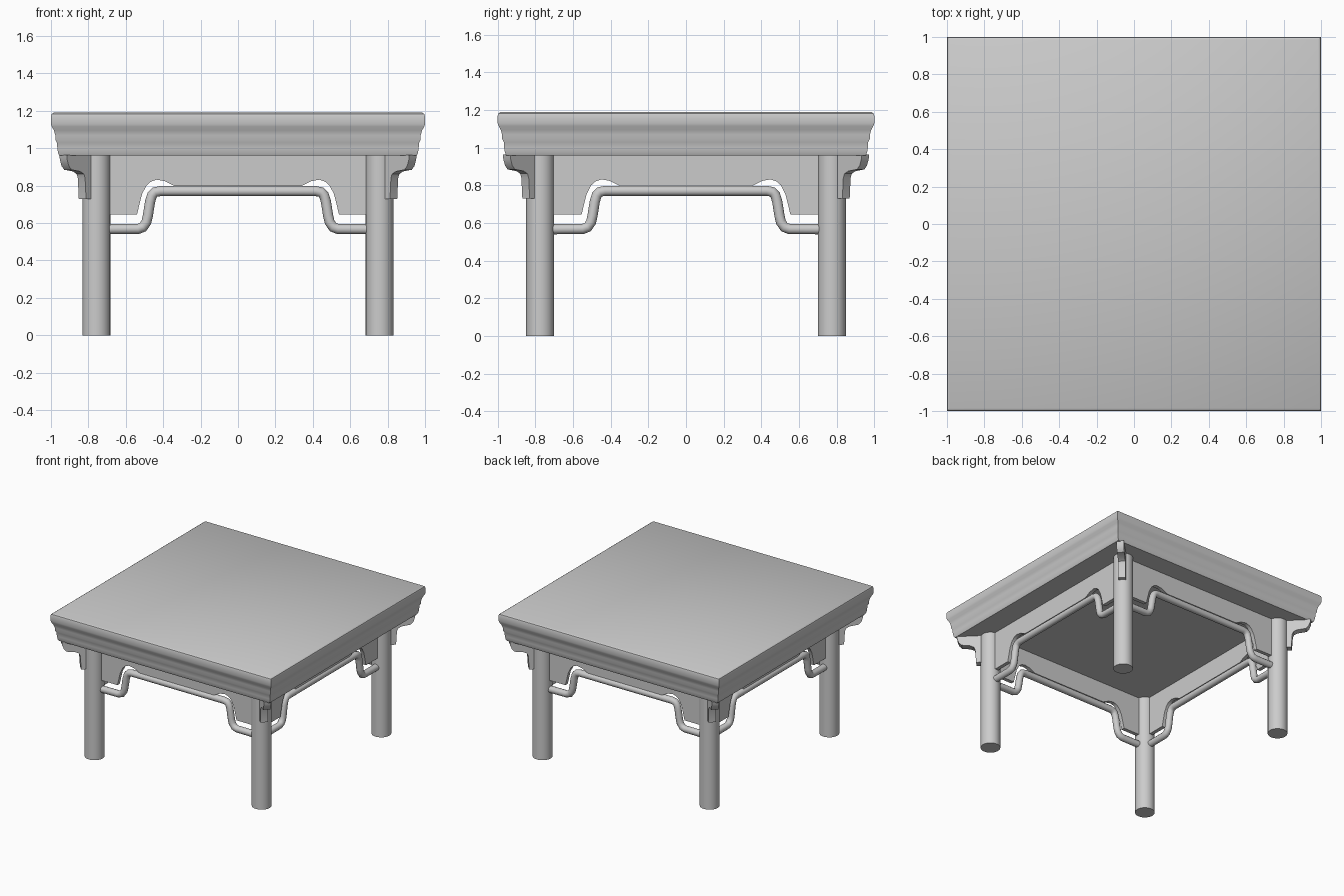
import bpy, bmesh, math
from mathutils import Vector, Matrix

if "Cube" in bpy.data.objects:
    bpy.data.objects.remove(bpy.data.objects["Cube"])

LX, LY = 0.757, 0.775      # leg centres
UNDER = 0.96               # underside of the table top

mat = bpy.data.materials.new("plain grey")
mat.diffuse_color = (0.6, 0.6, 0.6, 1)
mat.use_nodes = True
mat.node_tree.nodes["Principled BSDF"].inputs["Base Color"].default_value = mat.diffuse_color


def finish(name, mesh, angle=35):
    mesh.materials.clear()
    mesh.materials.append(mat)
    mesh.shade_smooth()
    mesh.set_sharp_from_angle(angle=math.radians(angle))
    ob = bpy.data.objects.new(name, mesh)
    bpy.context.collection.objects.link(ob)
    return ob


def from_bmesh(name, bm, angle=35):
    bmesh.ops.recalc_face_normals(bm, faces=bm.faces)
    mesh = bpy.data.meshes.new(name)
    bm.to_mesh(mesh)
    bm.free()
    return finish(name, mesh, angle)


def plate(name, outline, thick, matrix):
    """Extrude an outline (u, z) to a plate centred on its own plane."""
    bm = bmesh.new()
    face = bm.faces.new([bm.verts.new((u, -thick / 2, z)) for u, z in outline])
    ext = bmesh.ops.extrude_face_region(bm, geom=[face])["geom"]
    bmesh.ops.translate(bm, vec=(0, thick, 0),
                        verts=[v for v in ext if isinstance(v, bmesh.types.BMVert)])
    bm.transform(matrix)
    return from_bmesh(name, bm)


def tube(name, points, radius, matrix):
    """Round bar along a path of (u, z) points."""
    cu = bpy.data.curves.new(name, "CURVE")
    cu.dimensions = "3D"
    cu.bevel_depth = radius
    cu.bevel_resolution = 4
    cu.use_fill_caps = True
    sp = cu.splines.new("POLY")
    sp.points.add(len(points) - 1)
    for p, (u, z) in zip(sp.points, points):
        p.co = (u, 0, z, 1)
    tmp = bpy.data.objects.new(name + "_path", cu)
    bpy.context.collection.objects.link(tmp)
    bpy.context.view_layer.update()
    dg = bpy.context.evaluated_depsgraph_get()
    mesh = bpy.data.meshes.new_from_object(tmp.evaluated_get(dg))
    bpy.data.objects.remove(tmp)
    mesh.transform(matrix)
    return finish(name, mesh, 50)


# table top: moulded profile (half width, height) swept round a square
profile = [(0.955, 0.96), (0.962, 0.975), (0.966, 1.0), (0.968, 1.03), (0.976, 1.045),
           (0.977, 1.07), (0.984, 1.095), (0.995, 1.115), (1.0, 1.13), (1.0, 1.17),
           (0.996, 1.183), (0.985, 1.19)]
bm = bmesh.new()
rings = [[bm.verts.new((sx * h, sy * h, z)) for sx, sy in ((-1, -1), (1, -1), (1, 1), (-1, 1))]
         for h, z in profile]
for a, b in zip(rings, rings[1:]):
    for i in range(4):
        j = (i + 1) % 4
        bm.faces.new((a[i], a[j], b[j], b[i]))
bm.faces.new(rings[0])
bm.faces.new(rings[-1])
from_bmesh("table_top", bm)

# legs with a stepped bracket on the outer diagonal
bracket = [(0.04, 0.965), (0.252, 0.965), (0.249, 0.94), (0.236, 0.905), (0.216, 0.885),
           (0.150, 0.876), (0.122, 0.862), (0.113, 0.84), (0.106, 0.73), (0.04, 0.73)]
for sx, nx in ((-1, "left"), (1, "right")):
    for sy, ny in ((-1, "front"), (1, "back")):
        pos = Matrix.Translation((sx * LX, sy * LY, 0))
        bm = bmesh.new()
        bmesh.ops.create_cone(bm, cap_ends=True, segments=32, radius1=0.074, radius2=0.074,
                              depth=UNDER, matrix=pos @ Matrix.Translation((0, 0, UNDER / 2)))
        from_bmesh(f"{ny}_{nx}_leg", bm)
        turn = Matrix.Rotation(math.atan2(sy, sx), 4, "Z")
        plate(f"{ny}_{nx}_bracket", bracket, 0.055, pos @ turn)

# aprons and humped stretchers on the four sides, mirrored about the middle
apron_half = [(0.54, 0.645), (0.527, 0.70), (0.513, 0.755), (0.49, 0.80), (0.465, 0.822),
              (0.435, 0.832), (0.39, 0.824), (0.337, 0.797)]
bar_half = [(0.535, 0.568), (0.508, 0.578), (0.490, 0.605), (0.482, 0.64), (0.470, 0.715),
            (0.460, 0.748), (0.445, 0.765), (0.415, 0.771)]
sides = (("front", 0, LX, LY), ("right", 90, LY, LX), ("back", 180, LX, LY), ("left", 270, LY, LX))
for name, deg, half, dist in sides:
    m = Matrix.Rotation(math.radians(deg), 4, "Z") @ Matrix.Translation((0, -dist, 0))
    grow = (half - LX) * 0.8
    a = [(half, 0.965), (half, 0.645)] + [(u + grow, z) for u, z in apron_half]
    plate(f"{name}_apron", a + [(-u, z) for u, z in reversed(a)], 0.03, m)
    b = [(half, 0.567)] + [(u + grow, z) for u, z in bar_half]
    tube(f"{name}_stretcher", b + [(-u, z) for u, z in reversed(b)], 0.027, m)
